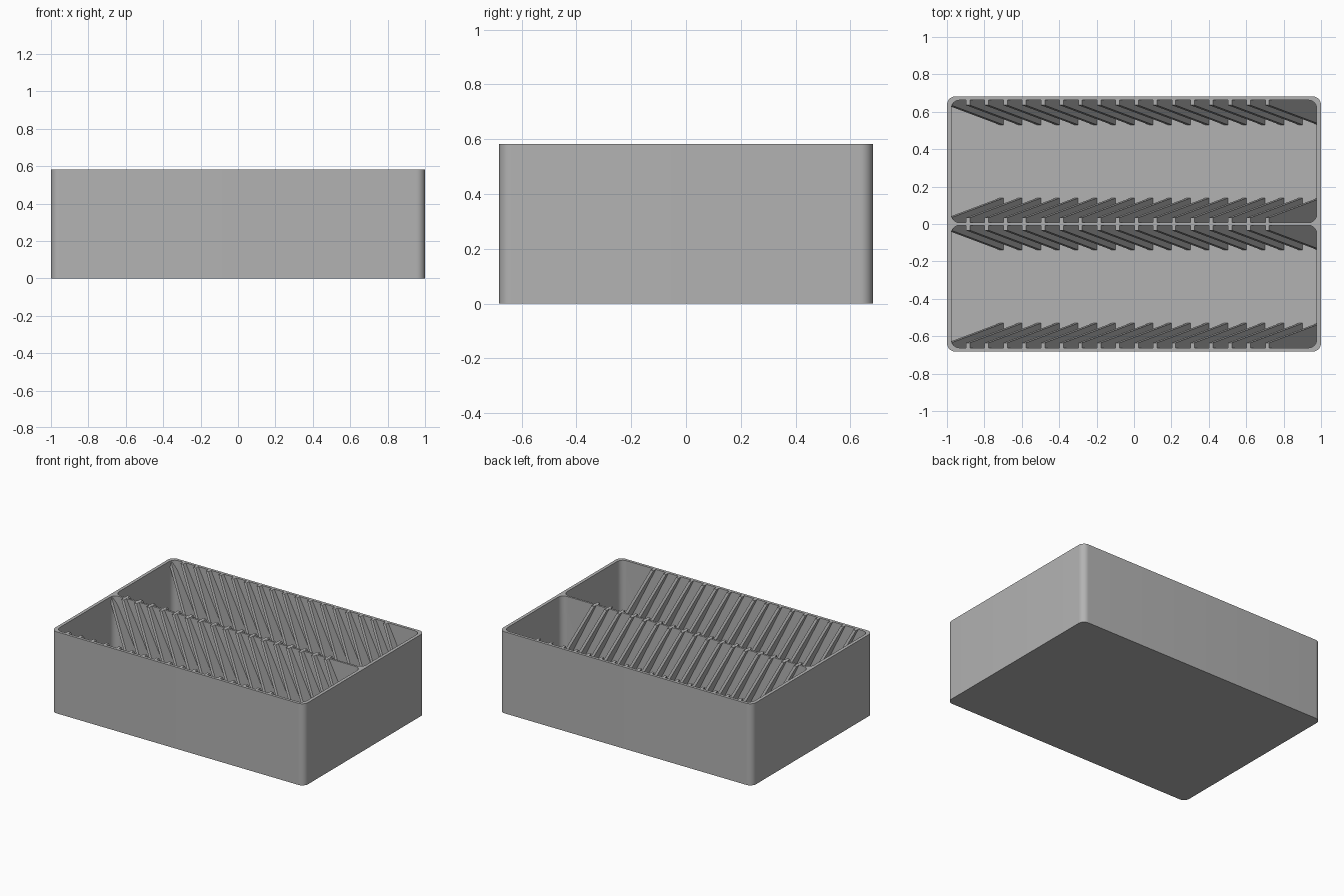
import bpy, bmesh, math

if "Cube" in bpy.data.objects:
    bpy.data.objects.remove(bpy.data.objects["Cube"])

H = 0.583          # tray height
FLOOR = 0.02       # floor thickness
LEAN = 0.495       # rib shift in x per unit of drop

mat = bpy.data.materials.new("grey")
mat.diffuse_color = (0.45, 0.45, 0.45, 1)
mat.use_nodes = True
mat.node_tree.nodes["Principled BSDF"].inputs["Base Color"].default_value = mat.diffuse_color


def make(name, bm):
    bmesh.ops.recalc_face_normals(bm, faces=bm.faces[:])
    me = bpy.data.meshes.new(name)
    bm.to_mesh(me)
    bm.free()
    me.materials.append(mat)
    ob = bpy.data.objects.new(name, me)
    bpy.context.collection.objects.link(ob)
    return ob


def rounded_block(name, x, y0, y1, z0, z1, r, seg=10):
    """Upright block with rounded vertical corners."""
    bm = bmesh.new()
    pts = []
    corners = [(x - r, y1 - r), (-x + r, y1 - r), (-x + r, y0 + r), (x - r, y0 + r)]
    for q, (cx, cy) in enumerate(corners):
        for i in range(seg + 1):
            a = (q + i / seg) * math.pi / 2
            pts.append((cx + r * math.cos(a), cy + r * math.sin(a)))
    face = bm.faces.new([bm.verts.new((px, py, z0)) for px, py in pts])
    ext = bmesh.ops.extrude_face_region(bm, geom=[face])
    for v in ext["geom"]:
        if isinstance(v, bmesh.types.BMVert):
            v.co.z = z1
    return make(name, bm)


def rib_row(name, y_wall, side):
    """Leaning ribs that grow deeper towards the floor; side is the inward y direction."""
    bm = bmesh.new()
    for k in range(18):
        x_top = -0.998 + 0.1 * k
        rings = []
        for z in (0.68, -0.02):
            drop = H - z
            x = x_top + LEAN * drop
            ya = y_wall - side * 0.05
            yb = y_wall + side * (0.027 + 0.186 * drop)
            rings.append([bm.verts.new(c) for c in
                          ((x, ya, z), (x + 0.021, ya, z), (x + 0.021, yb, z), (x, yb, z))])
        top, low = rings
        bm.faces.new(top)
        bm.faces.new(low[::-1])
        for i in range(4):
            j = (i + 1) % 4
            bm.faces.new((top[i], low[i], low[j], top[j]))
    return make(name, bm)


def subtract(target, cutter):
    cutter.hide_render = True
    mod = target.modifiers.new("cut", 'BOOLEAN')
    mod.operation = 'DIFFERENCE'
    mod.solver = 'EXACT'
    mod.object = cutter
    bpy.context.view_layer.objects.active = target
    bpy.ops.object.modifier_apply(modifier=mod.name)
    bpy.data.objects.remove(cutter)


# outer body
tray = rounded_block("slotted_tray", 1.0, -0.682, 0.682, 0, H, 0.045)

# two compartments, each keeping a row of leaning ribs on both long walls
for y0, y1 in ((0.007, 0.662), (-0.662, -0.007)):
    cavity = rounded_block("compartment_cutter", 0.977, y0, y1, FLOOR, 0.63, 0.045)
    subtract(cavity, rib_row("rib_row", y0, 1))
    subtract(cavity, rib_row("rib_row", y1, -1))
    subtract(tray, cavity)

# smooth round corners, sharp edges elsewhere
bpy.ops.object.select_all(action='DESELECT')
tray.select_set(True)
bpy.context.view_layer.objects.active = tray
bpy.ops.object.shade_smooth_by_angle(angle=math.radians(30))
